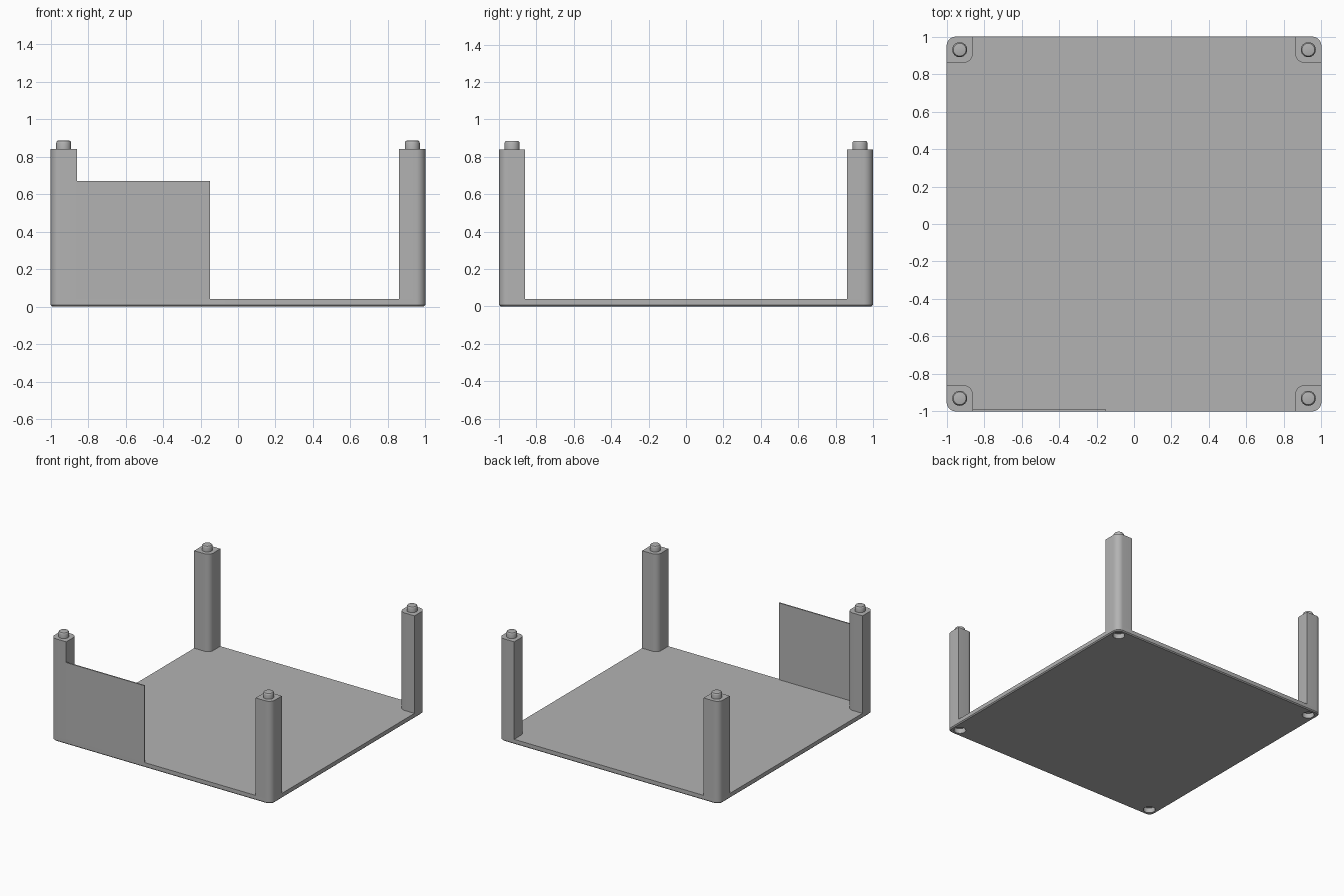
import bpy
import bmesh
from math import cos, sin, pi

cube = bpy.data.objects.get("Cube")
if cube:
    bpy.data.objects.remove(cube, do_unlink=True)

HALF = 1.0          # half the tray width
FLOOR = 0.04        # floor thickness
POST = 0.14         # post width
POST_TOP = 0.84
ROUND = 0.05        # corner radius
PEG_X = 0.93        # peg and socket position
CORNERS = [("front_right", -1, -1), ("front_left", 1, -1),
           ("back_right", -1, 1), ("back_left", 1, 1)]

grey = bpy.data.materials.new("plain grey")
grey.use_nodes = True
grey.diffuse_color = (0.45, 0.45, 0.45, 1)
grey.node_tree.nodes["Principled BSDF"].inputs["Base Color"].default_value = grey.diffuse_color


def outline(x0, x1, y0, y1, radii, steps=8):
    """Rectangle outline, counter-clockwise from the (x1, y1) corner; radius 0 is sharp."""
    points = []
    for i, (x, y, sx, sy) in enumerate([(x1, y1, -1, -1), (x0, y1, 1, -1),
                                        (x0, y0, 1, 1), (x1, y0, -1, 1)]):
        r = radii[i]
        if r == 0:
            points.append((x, y))
            continue
        for s in range(steps + 1):
            a = (i + s / steps) * pi / 2
            points.append((x + sx * r + r * cos(a), y + sy * r + r * sin(a)))
    return points


def circle(x, y, r, sides=32):
    return [(x + r * cos(2 * pi * i / sides), y + r * sin(2 * pi * i / sides))
            for i in range(sides)]


def loft(name, rings):
    """Closed solid through a stack of (outline, height) rings."""
    bm = bmesh.new()
    loops = [[bm.verts.new((x, y, z)) for x, y in pts] for pts, z in rings]
    bm.faces.new(loops[0])
    bm.faces.new(loops[-1])
    for low, high in zip(loops, loops[1:]):
        for i in range(len(low)):
            j = (i + 1) % len(low)
            bm.faces.new((low[i], low[j], high[j], high[i]))
    bmesh.ops.recalc_face_normals(bm, faces=bm.faces)
    mesh = bpy.data.meshes.new(name)
    bm.to_mesh(mesh)
    bm.free()
    mesh.materials.append(grey)
    obj = bpy.data.objects.new(name, mesh)
    bpy.context.collection.objects.link(obj)
    return obj


def activate(obj):
    bpy.ops.object.select_all(action="DESELECT")
    obj.select_set(True)
    bpy.context.view_layer.objects.active = obj


# Floor plate with a small chamfer round the underside
def plate(inset):
    e = HALF - inset
    return outline(-e, e, -e, e, [ROUND - inset] * 4)


chamfer = 0.008
base = loft("floor_plate", [(plate(chamfer), 0), (plate(0), chamfer), (plate(0), FLOOR)])

# Stacking sockets cut up through the plate below each post
for name, sx, sy in CORNERS:
    cutter = loft(name + "_socket_cutter",
                  [(circle(sx * PEG_X, sy * PEG_X, 0.045), z) for z in (-0.05, 0.06)])
    cutter.hide_render = True
    activate(base)
    cut = base.modifiers.new("socket", "BOOLEAN")
    cut.operation = "DIFFERENCE"
    cut.solver = "EXACT"
    cut.object = cutter
    bpy.ops.object.modifier_apply(modifier=cut.name)
    bpy.data.objects.remove(cutter, do_unlink=True)

parts = [base]

# Corner posts with rounded inner and outer corners, each topped by a peg
for name, sx, sy in CORNERS:
    shape = [(sx * x, sy * y) for x, y in
             outline(HALF - POST, HALF, HALF - POST, HALF, [ROUND, 0, ROUND, 0])]
    parts.append(loft(name + "_post", [(shape, FLOOR), (shape, POST_TOP)]))
    rings = [(0.04, POST_TOP), (0.04, 0.873), (0.038, 0.879), (0.034, 0.884), (0.031, 0.885)]
    parts.append(loft(name + "_peg",
                      [(circle(sx * PEG_X, sy * PEG_X, r), z) for r, z in rings]))

# Thin partial wall along the front
wall = outline(POST - HALF, -0.15, -HALF, -HALF + 0.01, [0] * 4)
parts.append(loft("front_wall", [(wall, FLOOR), (wall, 0.67)]))

for part in parts:
    activate(part)
    bpy.ops.object.shade_smooth_by_angle(angle=pi / 6)
